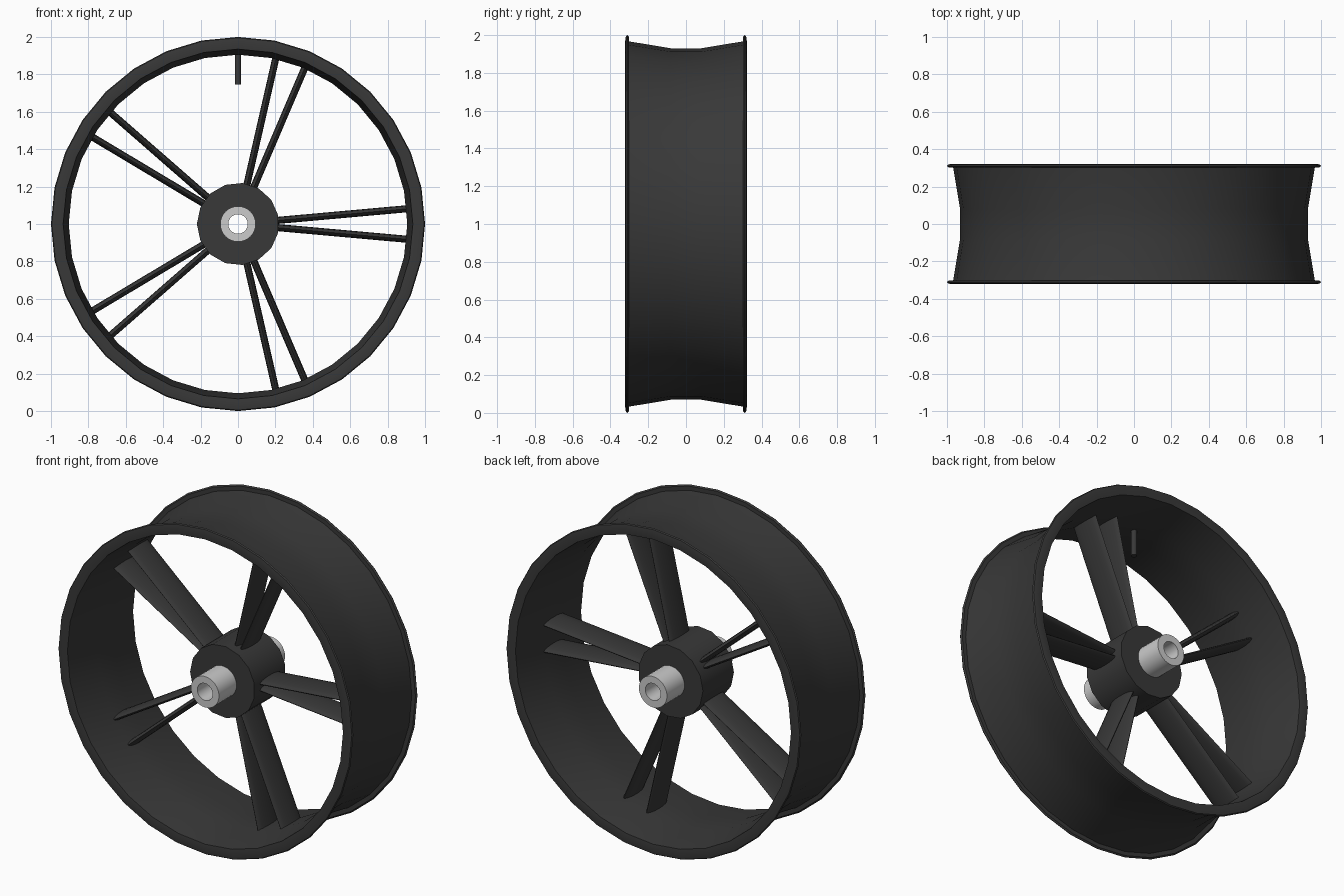
import bpy, bmesh
from math import pi, radians, cos, sin
from mathutils import Matrix, Vector

cube = bpy.data.objects.get("Cube")
if cube:
    bpy.data.objects.remove(cube, do_unlink=True)

CENTRE = Vector((0, 0, 1))


def material(name, value):
    m = bpy.data.materials.new(name)
    m.use_nodes = True
    colour = (value, value, value, 1)
    m.diffuse_color = colour
    m.node_tree.nodes["Principled BSDF"].inputs["Base Color"].default_value = colour
    return m


black = material("black_metal", 0.04)
silver = material("silver_steel", 0.6)


def finish(name, bm, mat):
    """Turn a bmesh into a smooth object with sharp edges kept."""
    bmesh.ops.recalc_face_normals(bm, faces=bm.faces)
    mesh = bpy.data.meshes.new(name)
    bm.to_mesh(mesh)
    bm.free()
    mesh.materials.append(mat)
    obj = bpy.data.objects.new(name, mesh)
    obj.location = CENTRE
    bpy.context.collection.objects.link(obj)
    bpy.ops.object.select_all(action='DESELECT')
    obj.select_set(True)
    bpy.context.view_layer.objects.active = obj
    bpy.ops.object.shade_smooth_by_angle(angle=radians(32))
    return obj


def lathe(name, profile, sides, mat, start=0.0):
    """Revolve a closed (radius, y) profile about the y axis."""
    bm = bmesh.new()
    rings = []
    for i in range(sides):
        a = start + 2 * pi * i / sides
        rings.append([bm.verts.new((r * cos(a), y, r * sin(a))) for r, y in profile])
    n = len(profile)
    for i, ring in enumerate(rings):
        after = rings[(i + 1) % sides]
        for j in range(n):
            k = (j + 1) % n
            bm.faces.new((ring[j], ring[k], after[k], after[j]))
    return finish(name, bm, mat)


def tube_profile(inner, outer, half):
    return [(inner, -half), (outer, -half), (outer, half), (inner, half)]


# Rim: half profile mirrored front to back
outer = [(0.93, 0.08), (0.967, 0.303), (0.992, 0.303), (1.0, 0.31), (0.995, 0.318), (0.97, 0.322)]
inner = [(0.935, 0.318), (0.905, 0.08)]
half = outer + inner
rim_profile = half + [(r, -y) for r, y in reversed(half)]
lathe("rim", rim_profile, 32, black)

# Hub and hollow axle
lathe("hub", tube_profile(0.085, 0.22, 0.15), 15, black, start=pi)
lathe("axle", tube_profile(0.052, 0.095, 0.32), 32, silver)


def spoke(name, angle, side):
    """Flat oval blade leaning away from its twin."""
    foot, tip = Vector((0.13, 0, side * 0.012)), Vector((0.92, 0, side * 0.083))
    bm = bmesh.new()
    loops = []
    for centre in (foot, tip):
        loops.append([bm.verts.new(centre + Vector((0, 0.095 * cos(t), 0.019 * sin(t))))
                      for t in (2 * pi * i / 16 for i in range(16))])
    for i in range(16):
        k = (i + 1) % 16
        bm.faces.new((loops[0][i], loops[0][k], loops[1][k], loops[1][i]))
    for loop in loops:
        bm.faces.new(loop)
    bm.transform(Matrix.Rotation(-angle, 4, 'Y'))
    finish(name, bm, black)


# Five pairs of spokes
for i in range(5):
    for side, label in ((1, "a"), (-1, "b")):
        spoke(f"spoke_{i + 1}{label}", 2 * pi * i / 5, side)

# Valve stem pointing inward from the top of the rim
bm = bmesh.new()
bmesh.ops.create_cone(bm, cap_ends=True, segments=12, radius1=0.017, radius2=0.017, depth=0.17,
                      matrix=Matrix.Translation((0, 0, 0.83)))
finish("valve_stem", bm, black)
